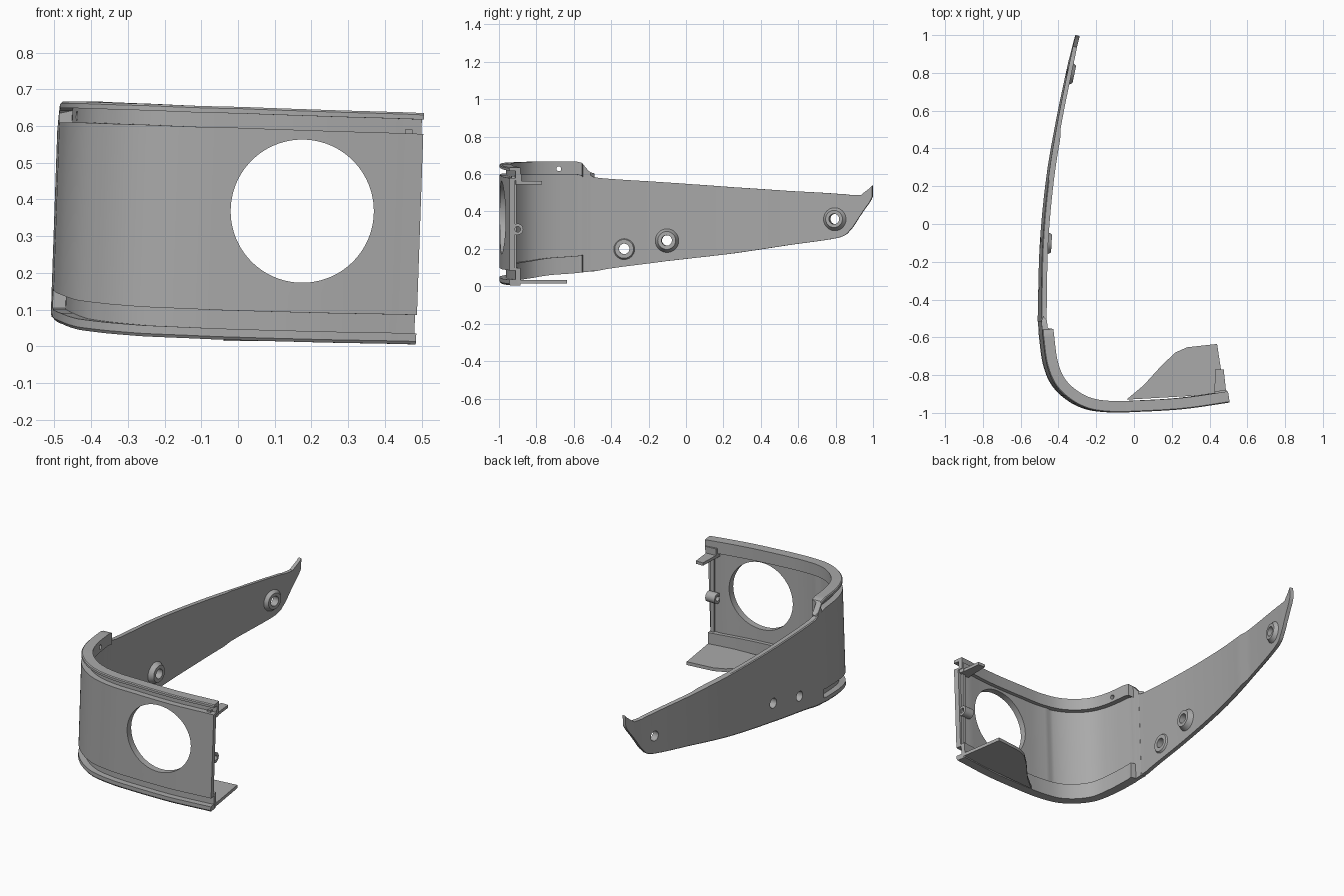
import bpy, bmesh, math
from mathutils import Vector, Matrix

cube = bpy.data.objects.get("Cube")
if cube:
    bpy.data.objects.remove(cube, do_unlink=True)

grey = bpy.data.materials.new("mid_grey")
grey.use_nodes = True
grey.diffuse_color = (0.4, 0.4, 0.4, 1)
grey.node_tree.nodes["Principled BSDF"].inputs["Base Color"].default_value = (0.4, 0.4, 0.4, 1)


def make(name, bm):
    bmesh.ops.recalc_face_normals(bm, faces=bm.faces)
    mesh = bpy.data.meshes.new(name)
    bm.to_mesh(mesh)
    bm.free()
    mesh.materials.append(grey)
    obj = bpy.data.objects.new(name, mesh)
    bpy.context.collection.objects.link(obj)
    return obj


def activate(obj):
    bpy.ops.object.select_all(action='DESELECT')
    obj.select_set(True)
    bpy.context.view_layer.objects.active = obj


def rod(name, centre, axis, r1, r2, length, sides=40):
    """Cylinder or cone along an axis."""
    bm = bmesh.new()
    turn = Vector((0, 0, 1)).rotation_difference(Vector(axis)).to_matrix().to_4x4()
    bmesh.ops.create_cone(bm, cap_ends=True, segments=sides, radius1=r1, radius2=r2,
                          depth=length, matrix=Matrix.Translation(centre) @ turn)
    return make(name, bm)


def prism(name, outline, z0, z1):
    """Plan outline raised between two heights."""
    bm = bmesh.new()
    base = bm.faces.new([bm.verts.new((x, y, z0)) for x, y in outline])
    up = bmesh.ops.extrude_face_region(bm, geom=[base])["geom"]
    bmesh.ops.translate(bm, vec=(0, 0, z1 - z0),
                        verts=[v for v in up if isinstance(v, bmesh.types.BMVert)])
    return make(name, bm)


def cut(obj, cutter):
    cutter.hide_render = True
    mod = obj.modifiers.new("cut", 'BOOLEAN')
    mod.operation, mod.solver, mod.object = 'DIFFERENCE', 'EXACT', cutter
    activate(obj)
    bpy.ops.object.modifier_apply(modifier=mod.name)


# Plan path of the outer skin: x, y, bottom height, top height
path = [(.495, -.945, .005, .635), (.25, -.98, .01, .643), (0, -.995, .017, .652),
        (-.13, -.997, .022, .655), (-.25, -.98, .027, .66), (-.35, -.93, .035, .663),
        (-.43, -.85, .045, .666), (-.475, -.74, .06, .667), (-.495, -.6, .07, .667),
        (-.498, -.56, .074, .66), (-.501, -.52, .078, .615), (-.502, -.47, .083, .58),
        (-.493, -.1, .135, .555), (-.46, .25, .175, .53), (-.41, .55, .22, .51),
        (-.355, .82, .26, .494), (-.34, .89, .31, .487), (-.33, .94, .385, .488),
        (-.317, 1, .48, .54)]
STEPS, CHANNEL_END = 6, 9


def spline(a, b, c, d, t):
    return (2 * b + (c - a) * t + (2 * a - 5 * b + 4 * c - d) * t ** 2
            + (3 * b - a - 3 * c + d) * t ** 3) / 2


stations = []
last = len(path) - 1
for i in range(last):
    p = [Vector(path[min(max(k, 0), last)]) for k in range(i - 1, i + 3)]
    for s in range(STEPS):
        t = s / STEPS
        q = spline(*p, t)
        h = p[1].lerp(p[2], t)
        stations.append((q.x, q.y, h.z, h.w))
stations.append(path[-1])


def section(i):
    """Cross-section with a channel along the top and the bottom of the corner."""
    x, y, zb, zt = stations[i]
    a, b = stations[max(i - 1, 0)], stations[min(i + 1, len(stations) - 1)]
    way = Vector((b[0] - a[0], b[1] - a[1])).normalized()
    f = 1 if i <= CHANNEL_END * STEPS else 0
    k = min(1, (zt - zb) / .5)
    pad = .008 if -.2 < x < .44 and y < -.9 else 0
    t = .03 if y < .5 else .022
    d, w = .035 * f, t + .03 * f
    b1, b2, t1, t2 = zb + .03 * k, zb + .08 * k, zt - .057 * k, zt - .018 * k
    lo, hi = b2 + .012 * k, t1 - .012 * k
    prof = [(.006, zb), (0, zb + .008 * k), (0, b1), (d, b1), (d, b2), (0, b2), (0, t1),
            (d, t1), (d, t2), (0, t2), (0, zt - .005 * k), (.005, zt), (w, zt),
            (w, hi), (t + pad, hi), (t + pad, lo), (w, lo), (w, zb)]
    return [(x + way.y * o + .035 * (z - .3), y - way.x * o, z) for o, z in prof]


# Wrapped shell
bm = bmesh.new()
rings = [[bm.verts.new(c) for c in section(i)] for i in range(len(stations))]
for r, q in zip(rings, rings[1:]):
    for j in range(len(r)):
        n = (j + 1) % len(r)
        bm.faces.new((r[j], r[n], q[n], q[j]))
bm.faces.new(rings[0])
bm.faces.new(rings[-1])
bmesh.ops.remove_doubles(bm, verts=bm.verts, dist=.0003)
shell = make("shell", bm)

cutters = [rod("opening_cutter", (.175, -.96, .368), (0, 1, 0), .195, .195, .3, 96),
           rod("rail_hole_cutter", (-.46, -.68, .628), (1, 0, 0), .013, .013, .2, 24)]
parts = [shell]

# Mounting bosses on the inside of the side wing: y, z, base radius, rim radius, height
for n, (y, z, r1, r2, h) in enumerate([(-.33, .2, .06, .05, .01), (-.1, .245, .066, .048, .03),
                                       (.8, .36, .066, .046, .022)]):
    i = min(range(len(stations) // 2, len(stations)), key=lambda k: abs(stations[k][1] - y))
    a, b = Vector(stations[i - 1][:2]), Vector(stations[i + 1][:2])
    way = (b - a).normalized()
    axis = Vector((way.y, -way.x, 0))
    x = a.x + way.x / way.y * (y - a.y) + .035 * (z - .3)
    skin = .03 if y < .5 else .022
    hole = rod("boss_cutter", Vector((x, y, z)), axis, .028, .028, .25, 32)
    boss = rod("boss_%d" % (n + 1), Vector((x, y, z)) + axis * (skin - .004 + h / 2),
               axis, r1, r2, h + .004)
    cut(boss, hole)
    parts.append(boss)
    cutters.append(hole)

for c in cutters:
    cut(shell, c)

# Floor plate, end rib, upper tab and clip tube behind the front face
parts.append(prism("floor_plate", [(-.04, -.93), (.05, -.855), (.15, -.745), (.22, -.68),
                                   (.28, -.653), (.44, -.635), (.48, -.9)], .014, .033))
parts.append(prism("end_rib", [(.455, -.935), (.475, -.932), (.475, -.905), (.455, -.907)],
                   .085, .59))
parts.append(prism("upper_tab", [(.425, -.92), (.49, -.91), (.475, -.77), (.43, -.77)],
                   .545, .562))
parts.append(prism("tab_root", [(.425, -.92), (.495, -.91), (.49, -.88), (.425, -.885)],
                   .545, .6))
tube = rod("clip_tube", (.455, -.9, .305), (1, 0, 0), .03, .03, .06, 32)
bore = rod("tube_cutter", (.455, -.9, .305), (1, 0, 0), .015, .015, .2, 24)
cut(tube, bore)
parts.append(tube)
cutters.append(bore)

for c in cutters:
    bpy.data.objects.remove(c, do_unlink=True)
for p in parts:
    activate(p)
    bpy.ops.object.shade_smooth_by_angle(angle=math.radians(30))
